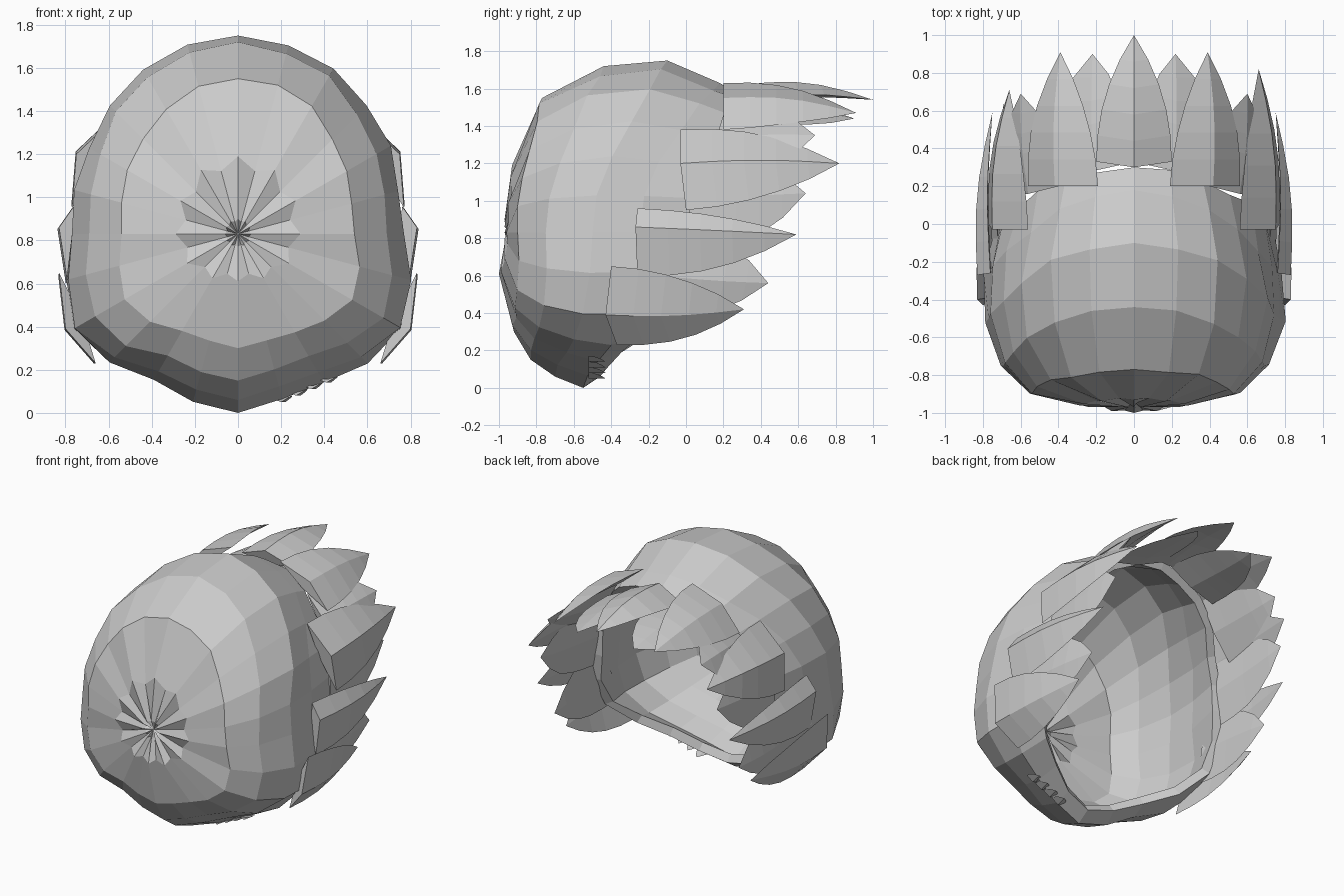
import bpy, bmesh, math, random
from mathutils import Vector

if "Cube" in bpy.data.objects:
    bpy.data.objects.remove(bpy.data.objects["Cube"])

random.seed(4)
CZ = 0.83          # height of the pole on the front face
SEG = 24


def finish(name, bm):
    bmesh.ops.recalc_face_normals(bm, faces=bm.faces)
    me = bpy.data.meshes.new(name)
    bm.to_mesh(me)
    bm.free()
    ob = bpy.data.objects.new(name, me)
    bpy.context.collection.objects.link(ob)
    return ob


# Shell: (radius, y) meridians for top, side and bottom, blended around the axis
top = [(.07, -.97), (.36, -.93), (.72, -.77), (.89, -.44), (.92, -.10), (.80, .18), (.73, .30)]
side = [(.06, -.97), (.29, -.96), (.54, -.90), (.69, -.75), (.77, -.50), (.76, -.25), (.70, .03)]
bottom = [(.06, -.97), (.22, -1.0), (.53, -.92), (.68, -.83), (.77, -.70), (.83, -.55), (.77, -.46)]

bm = bmesh.new()
pole = bm.verts.new((0, -.94, CZ))
rings = []
for k in range(len(top)):
    ring = []
    for i in range(SEG):
        a = 2 * math.pi * i / SEG
        s = math.sin(a)
        w = s * s
        end = top if s > 0 else bottom
        r = side[k][0] * (1 - w) + end[k][0] * w
        y = side[k][1] * (1 - w) + end[k][1] * w
        if s < 0 and k > 1:                  # full cheeks, tapering chin
            t = math.degrees(math.asin(-s))
            r *= 1 + math.sin(2 * a) ** 2 * (.16 - .2 * (t - 30) / 30)
        if k < 2 and i % 2:                  # creases fanning out of the pole
            y += .025 if k == 0 else .01
            r *= .85
        if k > 1 and i % 6:                  # hand-cut facets
            r += random.uniform(-.012, .012)
            y += random.uniform(-.012, .012)
        ring.append(bm.verts.new((r * math.cos(a), y, CZ + r * s)))
    rings.append(ring)
for i in range(SEG):
    j = (i + 1) % SEG
    bm.faces.new((pole, rings[0][i], rings[0][j]))
    for p, q in zip(rings, rings[1:]):
        bm.faces.new((p[i], q[i], q[j], p[j]))
shell = finish("shell", bm)
if shell.data.polygons[0].normal.y > 0:
    shell.data.flip_normals()
solid = shell.modifiers.new("thickness", 'SOLIDIFY')
solid.thickness = .06
solid.offset = -1


# Ridged leaf: root corners a, c with ridge b, running to the tip
def leaf(name, a, b, c, tip, bulge=.04, depth=.02, power=2.1):
    a, b, c, tip = map(Vector, (a, b, c, tip))
    out = Vector((b.x, 0, b.z - CZ)).normalized()
    d = (a + c) / 2 - out * depth
    bm = bmesh.new()
    rows = []
    for s in (0, .2, .4, .6, .8):
        w = 1 - s ** power
        r = b.lerp(tip, s) + out * bulge * math.sin(math.pi * s)
        rows.append([bm.verts.new(r + (p - b) * w) for p in (a, b, c, d)])
    end = bm.verts.new(tip)
    bm.faces.new(rows[0])
    for i in range(4):
        j = (i + 1) % 4
        for p, q in zip(rows, rows[1:]):
            bm.faces.new((p[i], p[j], q[j], q[i]))
        bm.faces.new((rows[-1][i], rows[-1][j], end))
    return finish(name, bm)


leaf("crest_leaf", (-.2, .33, 1.54), (0, .3, 1.62), (.2, .33, 1.54), (0, 1, 1.54), .05)

# Side leaves: upper corner, ridge, lower corner, tip, left tip pull-back
outer = [
    ((.19, .20, 1.63), (.42, .20, 1.55), (.56, .20, 1.38), (.39, .91, 1.47), 0),
    ((.56, -.03, 1.38), (.75, -.03, 1.20), (.77, .0, .95), (.66, .82, 1.20), .11),
    ((.76, -.26, .96), (.83, -.27, .86), (.79, -.26, .60), (.75, .59, .82), 0),
    ((.83, -.40, .65), (.80, -.43, .39), (.66, -.37, .23), (.72, .31, .42), 0),
]
# Broad inner leaves fill the gaps between the outer ones
inner = [
    ((.04, .32, 1.53), (.22, .28, 1.51), (.42, .28, 1.41), (.22, .90, 1.44), 0),
    ((.40, .20, 1.46), (.56, .16, 1.33), (.66, .16, 1.12), (.60, .69, 1.35), 0),
    ((.65, .05, 1.20), (.71, .02, 1.00), (.71, .02, .74), (.69, .64, 1.04), 0),
    ((.72, -.12, .84), (.75, -.15, .60), (.71, -.20, .40), (.72, .44, .56), 0),
]
for label, table in (("outer_leaf", outer), ("inner_leaf", inner)):
    is_outer = table is outer
    for n, (a, b, c, t, pull) in enumerate(table):
        for sx in (1, -1):
            pts = [(sx * p[0], p[1], p[2]) for p in (a, b, c)]
            tip = (sx * t[0], t[1] - (pull if sx < 0 else 0), t[2])
            leaf(f"{label}_{n}_{'right' if sx > 0 else 'left'}", *pts, tip,
                 .04 if is_outer else .02, .02, 2.1 if is_outer else 3)

# Small ragged splinters under the chin, right side only
for n in range(4):
    x, z = .2 + .07 * n, .06 + .03 * n
    leaf(f"chin_splinter_{n}", (x - .05, -.52, z + .01), (x, -.52, z - .01),
         (x + .05, -.52, z + .02), (x + .02, -.43, z - .01), 0, -.01)
